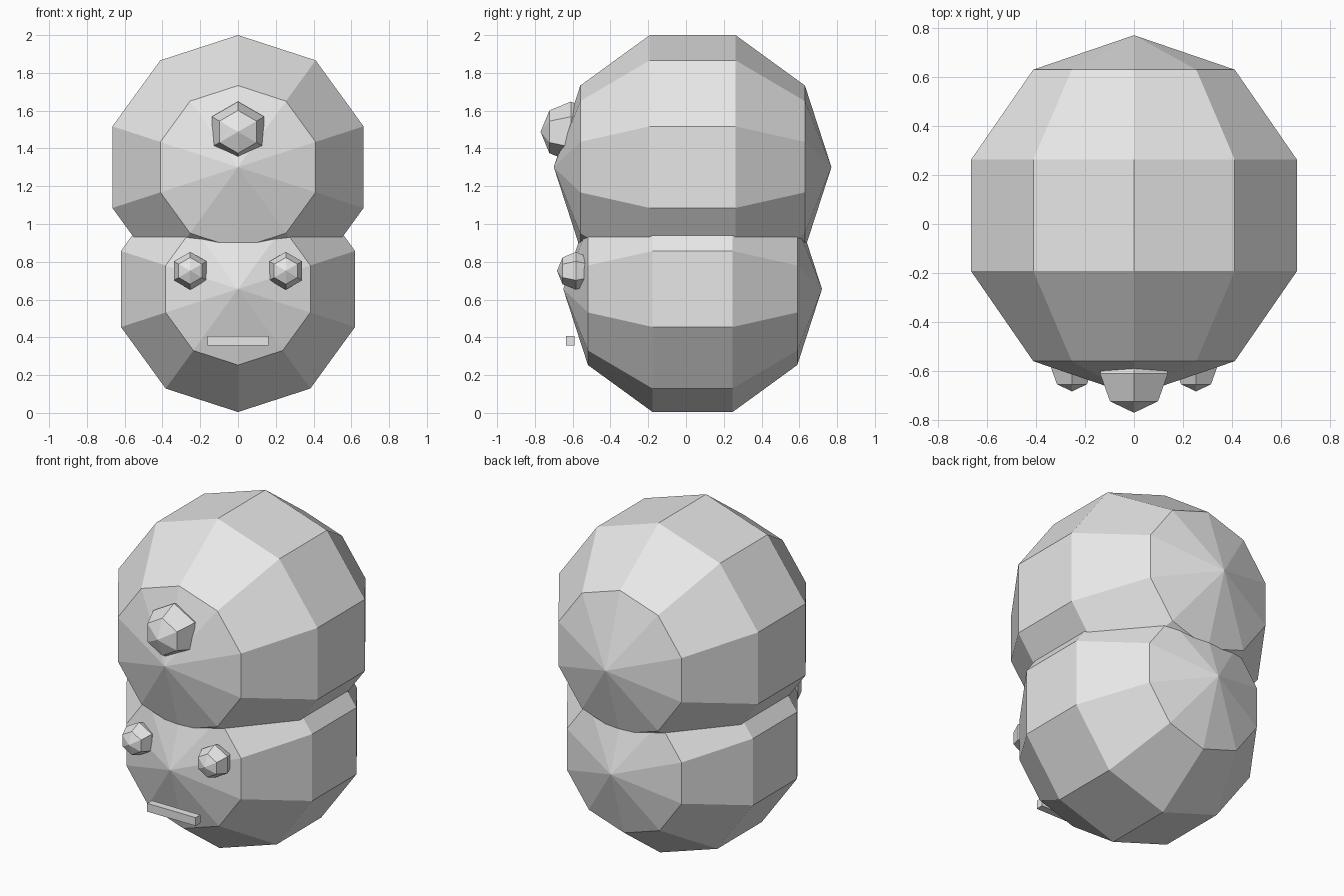
import bpy, bmesh, math
from mathutils import Matrix, Vector

if "Cube" in bpy.data.objects:
    bpy.data.objects.remove(bpy.data.objects["Cube"])

grey = bpy.data.materials.new("light_grey")
grey.diffuse_color = (0.8, 0.8, 0.8, 1.0)
grey.use_nodes = True
grey.node_tree.nodes["Principled BSDF"].inputs["Base Color"].default_value = grey.diffuse_color


def finish(name, bm):
    bmesh.ops.recalc_face_normals(bm, faces=bm.faces)
    mesh = bpy.data.meshes.new(name)
    bm.to_mesh(mesh)
    bm.free()
    mesh.materials.append(grey)
    obj = bpy.data.objects.new(name, mesh)
    bpy.context.collection.objects.link(obj)
    return obj


def ball(name, center, radius, segments, rings):
    """Faceted ball with its poles along y and a corner of each ring on top."""
    bm = bmesh.new()
    loops = []
    for i in range(1, rings):
        a = math.pi * i / rings
        r, y = radius * math.sin(a), -radius * math.cos(a)
        loops.append([bm.verts.new((r * math.sin(t), y, r * math.cos(t)))
                      for t in (2 * math.pi * k / segments for k in range(segments))])
    front = bm.verts.new((0, -radius, 0))
    back = bm.verts.new((0, radius, 0))
    for k in range(segments):
        n = (k + 1) % segments
        bm.faces.new((front, loops[0][k], loops[0][n]))
        bm.faces.new((back, loops[-1][n], loops[-1][k]))
        for a, b in zip(loops, loops[1:]):
            bm.faces.new((a[k], b[k], b[n], a[n]))
    bmesh.ops.translate(bm, verts=bm.verts, vec=Vector(center))
    return finish(name, bm)


# Two stacked faceted bodies
ball("upper_body", (0, 0.035, 1.301), 0.735, 10, 5)
ball("lower_body", (0, 0.035, 0.656), 0.685, 10, 5)

# Large knob on the upper body, and two eyes on the lower body
ball("upper_knob", (0, -0.61, 1.488), 0.16, 6, 4)
for side, x in (("left", -0.253), ("right", 0.253)):
    ball(side + "_eye", (x, -0.583, 0.752), 0.1, 6, 4)

# Mouth bar
bm = bmesh.new()
bmesh.ops.create_cube(bm, size=1, matrix=Matrix.Translation((0, -0.613, 0.381))
                      @ Matrix.Diagonal((0.324, 0.044, 0.05, 1)))
finish("mouth", bm)
